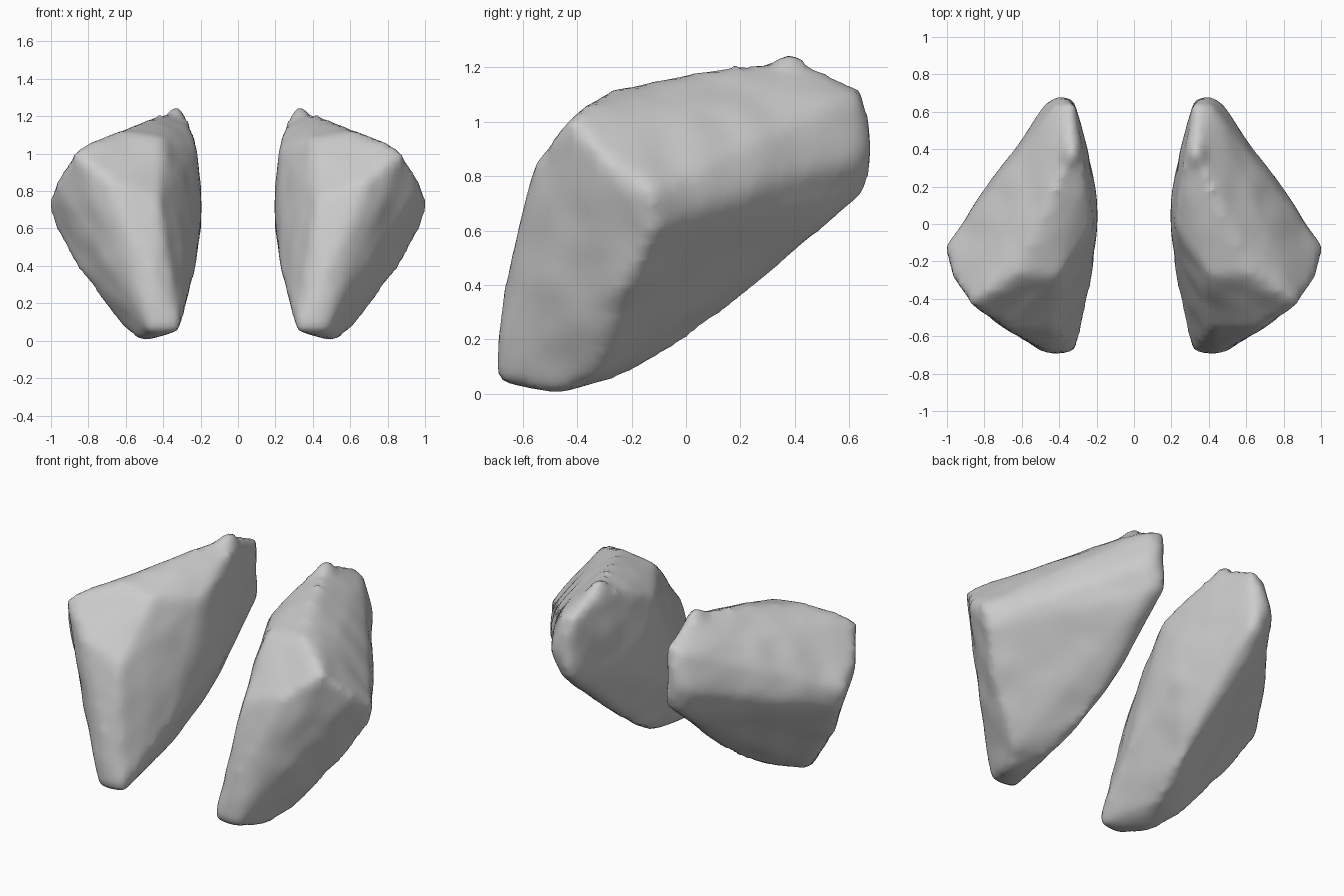
import bpy, bmesh
from mathutils import Vector, noise

if "Cube" in bpy.data.objects:
    bpy.data.objects.remove(bpy.data.objects["Cube"])

# Corner points of one rounded wedge-shaped stone (+x side)
FOOT = [(.32, -.68, .06), (.47, -.69, .06), (.42, -.48, .02), (.52, -.48, 0),
        (.60, -.34, .06), (.40, -.26, .06), (.45, -.68, .33), (.30, -.55, .15)]
FRONT = [(.70, -.54, .86), (.87, -.43, 1.01), (.42, -.56, .75), (.40, -.27, 1.08)]
TOP = [(.63, -.26, 1.12), (.42, .18, 1.20), (.33, .40, 1.22), (.27, .30, 1.17)]
OUTER = [(.97, -.28, .85), (1.0, -.12, .74), (.98, -.12, .60), (.86, -.22, .41),
         (.70, -.28, .20), (.90, .03, .68), (.63, .38, .77)]
BACK = [(.32, .64, 1.12), (.42, .63, 1.10), (.39, .69, .92), (.47, .64, .86),
        (.33, .66, .76), (.40, .63, .72)]
INNER = [(.20, .10, .85), (.20, .12, .60), (.22, -.20, .50), (.22, .0, 1.04),
         (.24, -.35, .34), (.25, .40, .90), (.35, .0, .20), (.31, .30, .46)]


def stone(name, side):
    bm = bmesh.new()
    for p in FOOT + FRONT + TOP + OUTER + BACK + INNER:
        bm.verts.new((p[0] * side, p[1], p[2]))
    res = bmesh.ops.convex_hull(bm, input=bm.verts)
    loose = [v for v in bm.verts if not v.link_faces]
    bmesh.ops.delete(bm, geom=loose, context='VERTS')
    # Little peak on the top edge
    bmesh.ops.recalc_face_normals(bm, faces=bm.faces)
    mesh = bpy.data.meshes.new(name)
    bm.to_mesh(mesh)
    bm.free()
    obj = bpy.data.objects.new(name, mesh)
    bpy.context.collection.objects.link(obj)

    # Even skin, then softened edges
    m = obj.modifiers.new("skin", 'REMESH')
    m.mode = 'VOXEL'
    m.voxel_size = .03
    m = obj.modifiers.new("soften", 'SMOOTH')
    m.factor = .5
    m.iterations = 5
    dg = bpy.context.evaluated_depsgraph_get()
    obj.data = bpy.data.meshes.new_from_object(obj.evaluated_get(dg))
    obj.modifiers.clear()

    # Gentle unevenness, and the small peak on the top edge
    peak = Vector((.32, .38, 1.22))
    for v, n in [(v, v.normal.copy()) for v in obj.data.vertices]:
        q = Vector((v.co.x * side, v.co.y, v.co.z))
        v.co += n * (.006 + .009 * noise.noise(q * 6))
        v.co.z += .04 * max(0, 1 - (q - peak).length / .09)
        v.co.z = max(v.co.z, 0)
    for f in obj.data.polygons:
        f.use_smooth = True
    return obj


stone("right_stone", 1)
stone("left_stone", -1)
